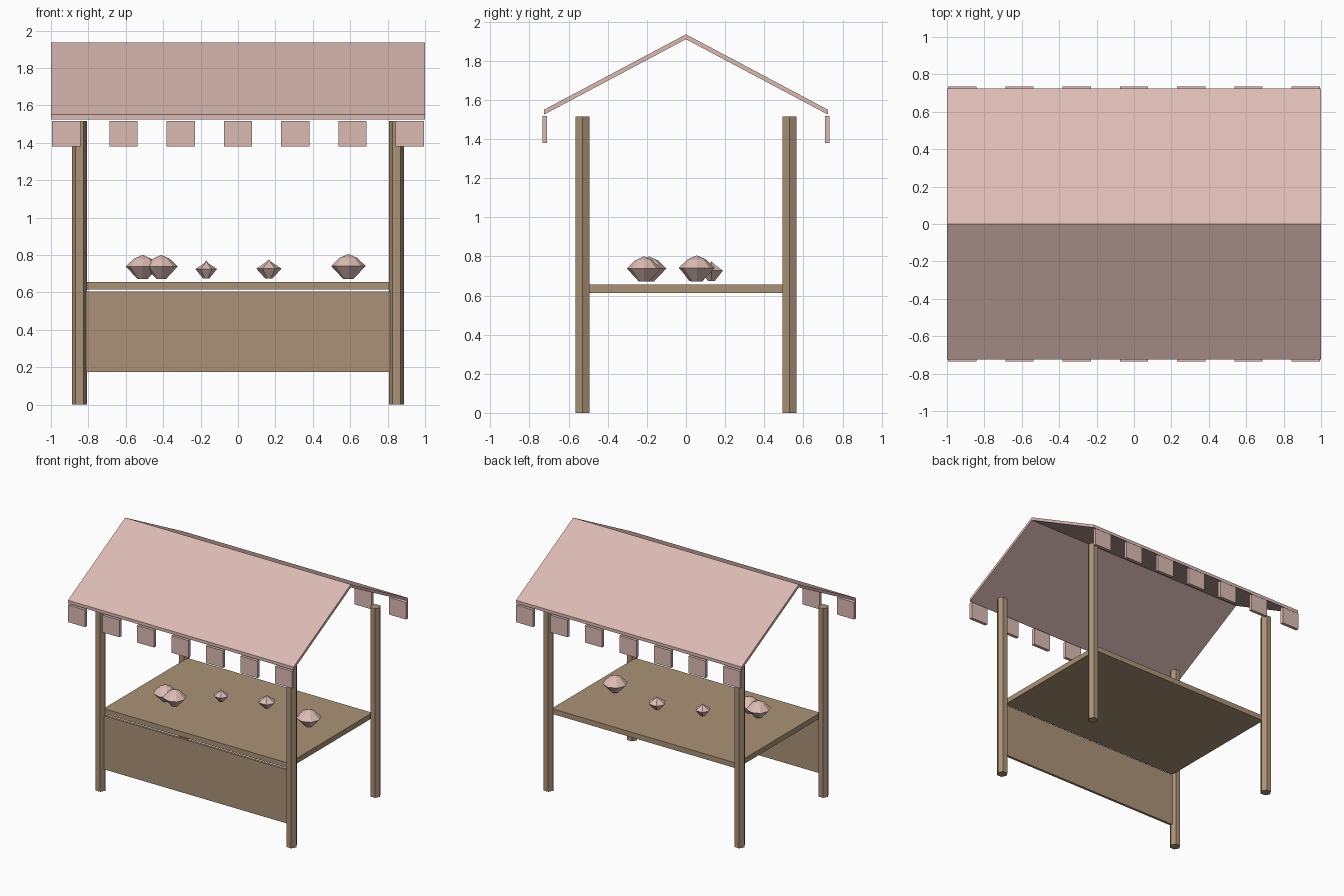
import bpy, bmesh, math
from mathutils import Matrix, Vector

if "Cube" in bpy.data.objects:
    bpy.data.objects.remove(bpy.data.objects["Cube"])


def material(name, rgb):
    mat = bpy.data.materials.new(name)
    mat.use_nodes = True
    mat.diffuse_color = (*rgb, 1)
    mat.node_tree.nodes["Principled BSDF"].inputs["Base Color"].default_value = (*rgb, 1)
    return mat


wood = material("brown wood", (0.41, 0.29, 0.185))
pink = material("pale pink", (0.72, 0.50, 0.455))


def finish(name, bm, mat):
    bmesh.ops.recalc_face_normals(bm, faces=bm.faces)
    mesh = bpy.data.meshes.new(name)
    bm.to_mesh(mesh)
    bm.free()
    mesh.materials.append(mat)
    obj = bpy.data.objects.new(name, mesh)
    bpy.context.collection.objects.link(obj)
    return obj


def box(name, center, size, mat):
    bm = bmesh.new()
    place = Matrix.Translation(center) @ Matrix.Diagonal((*size, 1))
    bmesh.ops.create_cube(bm, size=1, matrix=place)
    return finish(name, bm, mat)


def post(name, x, y, height, radius):
    bm = bmesh.new()
    bmesh.ops.create_cone(bm, cap_ends=True, segments=6, radius1=radius, radius2=radius,
                          depth=height,
                          matrix=Matrix.Translation((x, y, height / 2)) @ Matrix.Rotation(math.pi / 2, 4, "Z"))
    # Turn the hexagon so that two corners point along x
    if max(v.co.x for v in bm.verts) - x < radius * 0.95:
        bmesh.ops.rotate(bm, verts=bm.verts, cent=(x, y, 0),
                         matrix=Matrix.Rotation(math.pi / 6, 3, "Z"))
    return finish(name, bm, wood)


def goods(name, x, y, width, base, top, crown, sides=8):
    """Faceted lump: flat foot, wide middle, narrow crown and a pointed tip."""
    bm = bmesh.new()
    tall = top - base
    rings = []
    for scale, level in ((0.3, 0), (1, 0.52), (crown, 0.85)):
        rings.append([bm.verts.new((x + width / 2 * scale * math.cos(math.tau * i / sides),
                                    y + width / 2 * scale * math.sin(math.tau * i / sides),
                                    base + tall * level)) for i in range(sides)])
    tip = bm.verts.new((x, y, top))
    bm.faces.new(rings[0])
    for i in range(sides):
        j = (i + 1) % sides
        for low, high in zip(rings, rings[1:]):
            bm.faces.new((low[i], low[j], high[j], high[i]))
        bm.faces.new((rings[-1][i], rings[-1][j], tip))
    return finish(name, bm, pink)


# Corner posts
for depth_name, y in (("front", -0.53), ("back", 0.53)):
    for side_name, x in (("right", -0.847), ("left", 0.847)):
        post(f"{depth_name}_{side_name}_post", x, y, 1.515, 0.041)

# Counter and front panel
box("counter_top", (0, 0, 0.635), (1.64, 1.06, 0.042), wood)
box("front_panel", (0, -0.53, 0.39), (1.64, 0.02, 0.43), wood)

# Gabled roof: thin folded profile pushed along x
profile = [(-0.725, 1.525), (-0.725, 1.55), (0, 1.935), (0.725, 1.55), (0.725, 1.525), (0, 1.91)]
bm = bmesh.new()
ends = [[bm.verts.new((x, y, z)) for y, z in profile] for x in (-1, 1)]
for end in ends:
    # Each gable end is split at the ridge into two slim quads
    bm.faces.new((end[0], end[1], end[2], end[5]))
    bm.faces.new((end[2], end[3], end[4], end[5]))
for i in range(len(profile)):
    j = (i + 1) % len(profile)
    bm.faces.new((ends[0][i], ends[0][j], ends[1][j], ends[1][i]))
finish("roof", bm, pink)

# Hanging flaps under both eaves
for side_name, y in (("front", -0.722), ("back", 0.722)):
    for i in range(7):
        box(f"{side_name}_flap_{i + 1}", ((i - 3) * 0.306, y, 1.449),
            (0.152, 0.025, 0.137), pink)

# Goods on the counter
goods("large_goods_1", -0.51, -0.19, 0.18, 0.672, 0.80, 0.5)
goods("large_goods_2", -0.41, -0.215, 0.175, 0.672, 0.80, 0.5)
goods("large_goods_3", 0.59, 0.055, 0.185, 0.672, 0.805, 0.5)
goods("small_goods_1", -0.17, 0.03, 0.115, 0.675, 0.77, 0.2, 6)
goods("small_goods_2", 0.165, 0.13, 0.135, 0.675, 0.775, 0.25, 6)
